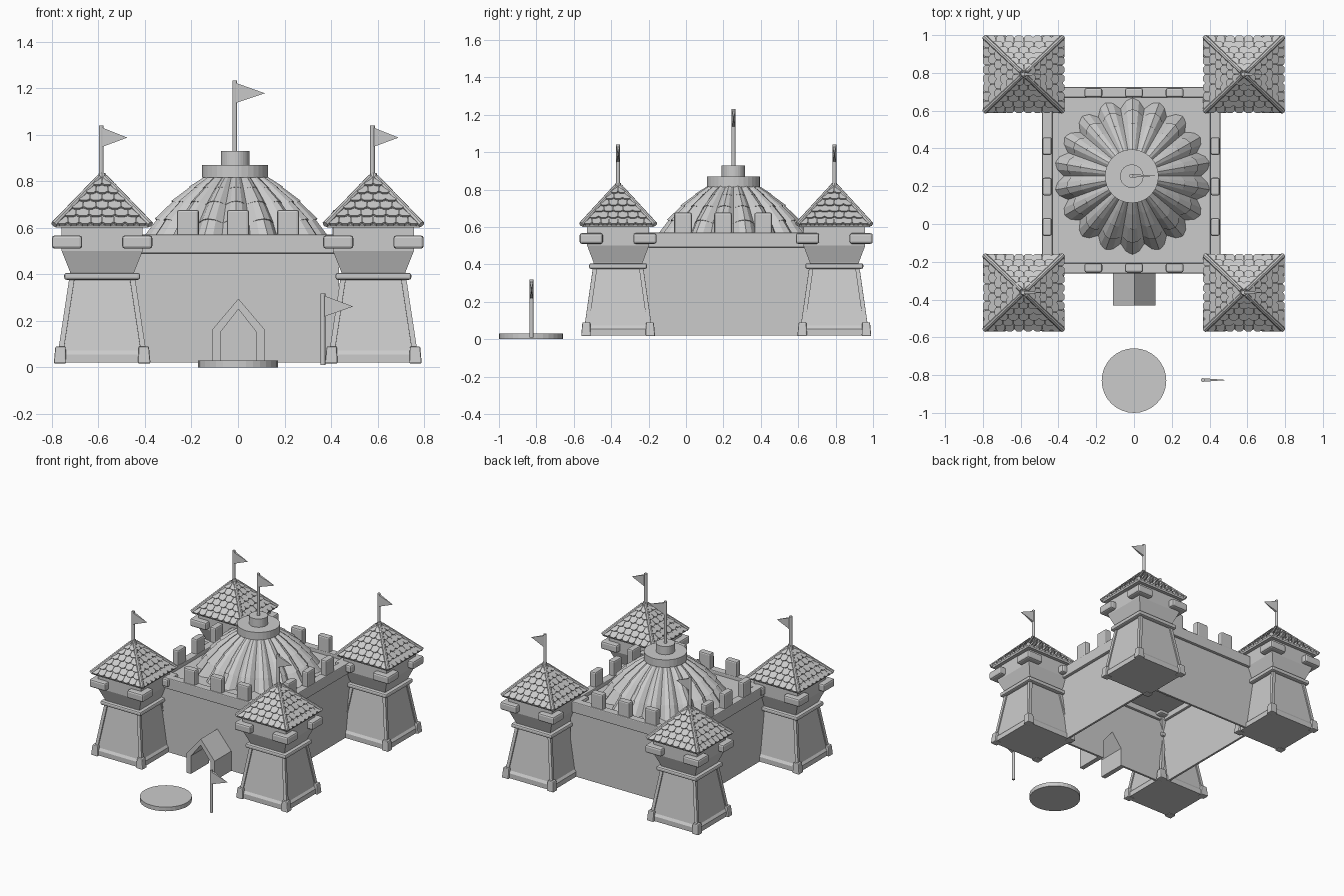
import bpy, bmesh, math
from mathutils import Vector, Matrix

if "Cube" in bpy.data.objects:
    bpy.data.objects.remove(bpy.data.objects["Cube"])

def finish(bm, name, loc=(0, 0, 0), bevel=0):
    bmesh.ops.recalc_face_normals(bm, faces=bm.faces)
    me = bpy.data.meshes.new(name)
    bm.to_mesh(me)
    bm.free()
    ob = bpy.data.objects.new(name, me)
    ob.location = loc
    bpy.context.collection.objects.link(ob)
    if bevel:
        m = ob.modifiers.new("bevel", 'BEVEL')
        m.width, m.segments = bevel, 2
    return ob

def box(bm, x0, x1, y0, y1, z0, z1):
    mat = Matrix.LocRotScale(((x0+x1)/2, (y0+y1)/2, (z0+z1)/2), None, (x1-x0, y1-y0, z1-z0))
    bmesh.ops.create_cube(bm, size=1, matrix=mat)

def loft(bm, rings, cap=True):
    rows = [[bm.verts.new(p) for p in r] for r in rings]
    n = len(rows[0])
    for a, b in zip(rows, rows[1:]):
        for i in range(n):
            bm.faces.new((a[i], a[(i+1) % n], b[(i+1) % n], b[i]))
    if cap:
        bm.faces.new(rows[0])
        bm.faces.new(rows[-1])

def square(h, z):
    return [(-h, -h*YS, z), (h, -h*YS, z), (h, h*YS, z), (-h, h*YS, z)]

def rod(bm, a, b, r1, r2, n):
    a, b = Vector(a), Vector(b)
    rot = (b-a).to_track_quat('Z', 'Y').to_matrix().to_4x4()
    bmesh.ops.create_cone(bm, cap_ends=True, segments=n, radius1=r1, radius2=r2,
                          depth=(b-a).length, matrix=Matrix.Translation((a+b)/2) @ rot)

def prism(bm, outline, y0, y1):
    loft(bm, [[(x, y0, z) for x, z in outline], [(x, y1, z) for x, z in outline]])

YS = 0.95                                   # towers are slightly shallower than wide
TOWERS = [(x, y) for x in (-0.584, 0.582) for y in (-0.363, 0.793)]
CORNERS = [(sx, sy) for sx in (-1, 1) for sy in (-1, 1)]

# tower body: plinth, tapered shaft, ring, flared head
def tower_body():
    bm = bmesh.new()
    loft(bm, [square(h, z) for h, z in ((.192, .02), (.192, .055), (.18, .072), (.132, .38),
              (.138, .41), (.174, .5), (.174, .61))])
    for sx, sy in CORNERS:                  # edge trims on the shaft
        rod(bm, (sx*.177, sy*.177*YS, .07), (sx*.13, sy*.13*YS, .38), .016, .016, 4)
    return finish(bm, "tower_body")

def tower_ring():
    bm = bmesh.new()
    loft(bm, [square(.163, .376), square(.163, .406)])
    return finish(bm, "tower_ring", bevel=.01)

def tower_feet():
    bm = bmesh.new()
    for sx, sy in CORNERS:
        loft(bm, [[(sx*(c+dx*s), sy*(c+dy*s)*YS, z) for dx, dy in ((-1, -1), (1, -1), (1, 1), (-1, 1))]
                  for c, s, z in ((.181, .027, .016), (.179, .022, .09))])
    return finish(bm, "tower_feet", bevel=.006)

def tower_brackets():
    bm = bmesh.new()
    for sx, sy in CORNERS:
        x, y = sx*.151, sy*.151*YS
        box(bm, x-.065, x+.065, y-.062, y+.062, .51, .567)
    return finish(bm, "tower_brackets", bevel=.012)

# roof: core pyramid, rows of pointed tiles, hip ridges
H0, H1, Z0, Z1 = .203, .018, .612, .812

def roof_core():
    bm = bmesh.new()
    loft(bm, [square(H0-.004, Z0-.012), square(H0, Z0), square(H1, Z1)])
    return finish(bm, "roof_core")

def roof_tiles():
    bm = bmesh.new()
    rows = 6
    nrm = Vector((0, -(Z1-Z0), H0-H1)).normalized()
    def on_slope(u, t):
        h = H0+(H1-H0)*t
        return Vector((max(-h, min(h, u)), -h, Z0+(Z1-Z0)*t))
    for side in range(4):
        rot = Matrix.Rotation(side*math.pi/2, 3, 'Z')
        for r in range(rows):
            t0, dt = r/rows-.015, 1/rows
            half = H0+(H1-H0)*(t0+dt*.3)
            n = max(1, round(2*half/.052))
            w = half/n*.96
            for i in range(n):
                c = -half+(2*i+1)*half/n
                shape = ((-w, 1.1), (-w, .25), (-w*.5, 0), (w*.5, 0), (w, .25), (w, 1.1))
                base, top = [], []
                for u, v in shape:
                    p = on_slope(c+u, min(1, t0+v*dt))
                    base.append(p-nrm*.002)
                    top.append(p+nrm*(.014-.009*v))
                rings = [[rot @ p for p in ring] for ring in (base, top)]
                loft(bm, [[(p.x, p.y*YS, p.z) for p in ring] for ring in rings])
    return finish(bm, "roof_tiles")

def roof_ridges():
    bm = bmesh.new()
    for sx, sy in CORNERS:
        rod(bm, (sx*.207, sy*.207*YS, .614), (sx*.012, sy*.012*YS, .818), .014, .012, 8)
    rod(bm, (0, 0, .79), (0, 0, .835), .026, .014, 8)
    return finish(bm, "roof_ridges")

# flag: round pole with a tapering pennant pointing +x
def flag(name, loc, height, length, drop):
    bm = bmesh.new()
    rod(bm, (0, 0, 0), (0, 0, height), .0105, .0105, 12)
    zt = height-.01
    base = [bm.verts.new(p) for p in ((.006, -.009, zt), (.006, .009, zt),
                                      (.006, .009, zt-drop), (.006, -.009, zt-drop))]
    tip = bm.verts.new((length, 0, zt-drop*.52))
    bm.faces.new(base)
    for i in range(4):
        bm.faces.new((base[i], base[(i+1) % 4], tip))
    return finish(bm, name, loc)

for part in (tower_body, tower_ring, tower_feet, tower_brackets, roof_core, roof_tiles, roof_ridges):
    first = part()
    first.location = (*TOWERS[0], 0)
    for x, y in TOWERS[1:]:
        ob = first.copy()
        ob.location = (x, y, 0)
        bpy.context.collection.objects.link(ob)
for x, y in TOWERS:
    flag("tower_flag", (x-.004, y, .79), .25, .112, .082)
flag("dome_flag", (-.014, .255, .92), .312, .13, .085)
flag("ground_flag", (.365, -.826, .01), .308, .13, .09)

# keep walls, open below, with a pointed doorway in front
KX0, KX1, KY0, KY1 = -.465, .435, -.24, .705
outer = [(-.11, .02), (-.11, .163), (.002, .295), (.114, .163), (.114, .02)]
inner = [(.08, .02), (.08, .15), (.002, .25), (-.076, .15), (-.076, .02)]
bm = bmesh.new()
prism(bm, [(KX1, .02), (KX1, .5), (KX0, .5), (KX0, .02)] + inner[::-1], KY0, KY0+.015)
box(bm, KX0, KX1, KY1-.015, KY1, .02, .5)
box(bm, KX0, KX0+.015, KY0, KY1, .02, .5)
box(bm, KX1-.015, KX1, KY0, KY1, .02, .5)
finish(bm, "keep_walls")
bm = bmesh.new()
prism(bm, outer + inner, -.432, KY0)
finish(bm, "porch")

# parapet rim, deck and merlons
RX0, RX1, RY0, RY1, W = -.487, .457, -.262, .725, .055
bm = bmesh.new()
box(bm, RX0, RX1, RY0, RY0+W, .49, .57)
box(bm, RX0, RX1, RY1-W, RY1, .49, .57)
box(bm, RX0, RX0+W, RY0+W, RY1-W, .49, .57)
box(bm, RX1-W, RX1, RY0+W, RY1-W, .49, .57)
finish(bm, "parapet_rim", bevel=.006)
bm = bmesh.new()
box(bm, RX0+W/2, RX1-W/2, RY0+W/2, RY1-W/2, .53, .545)
finish(bm, "deck")
bm = bmesh.new()
for x in (-.215, 0, .215):
    for y in (RY0+.03, RY1-.03):
        box(bm, x-.047, x+.047, y-.024, y+.024, .56, .677)
for y in (-.016, .198, .412):
    for x in (RX0+.027, RX1-.027):
        box(bm, x-.024, x+.024, y-.047, y+.047, .56, .677)
finish(bm, "merlons", bevel=.01)

# dome: overlapping rows of barrel tiles in 18 lobes
LOBES, SEG = 18, 4
def lobed_ring(r, z, bulge):
    pts = []
    for i in range(LOBES*SEG):
        a = 2*math.pi*(i/(LOBES*SEG))
        b = bulge*math.sin(math.pi*(i % SEG)/SEG)
        pts.append(((r+b*.8)*math.cos(a), (r+b*.8)*math.sin(a), z+b*.45))
    return pts
profile = [(.368, .525), (.315, .62), (.25, .70), (.18, .765), (.11, .82)]
bm = bmesh.new()
for (ra, za), (rb, zb) in zip(profile, profile[1:]):
    loft(bm, [lobed_ring(ra-.012, za-.002, ra*.08), lobed_ring(ra+.006, za, ra*.135),
              lobed_ring(rb, zb+.005, rb*.11)], cap=False)
finish(bm, "dome_tiles", (-.008, .253, 0))
bm = bmesh.new()
rod(bm, (0, 0, .815), (0, 0, .87), .142, .142, 32)
rod(bm, (0, 0, .865), (0, 0, .93), .062, .062, 32)
finish(bm, "dome_cap", (-.012, .253, 0))

# round stone in front of the gate
bm = bmesh.new()
rod(bm, (0, 0, 0), (0, 0, .03), .171, .171, 32)
finish(bm, "ground_disc", (0, -.829, 0))
